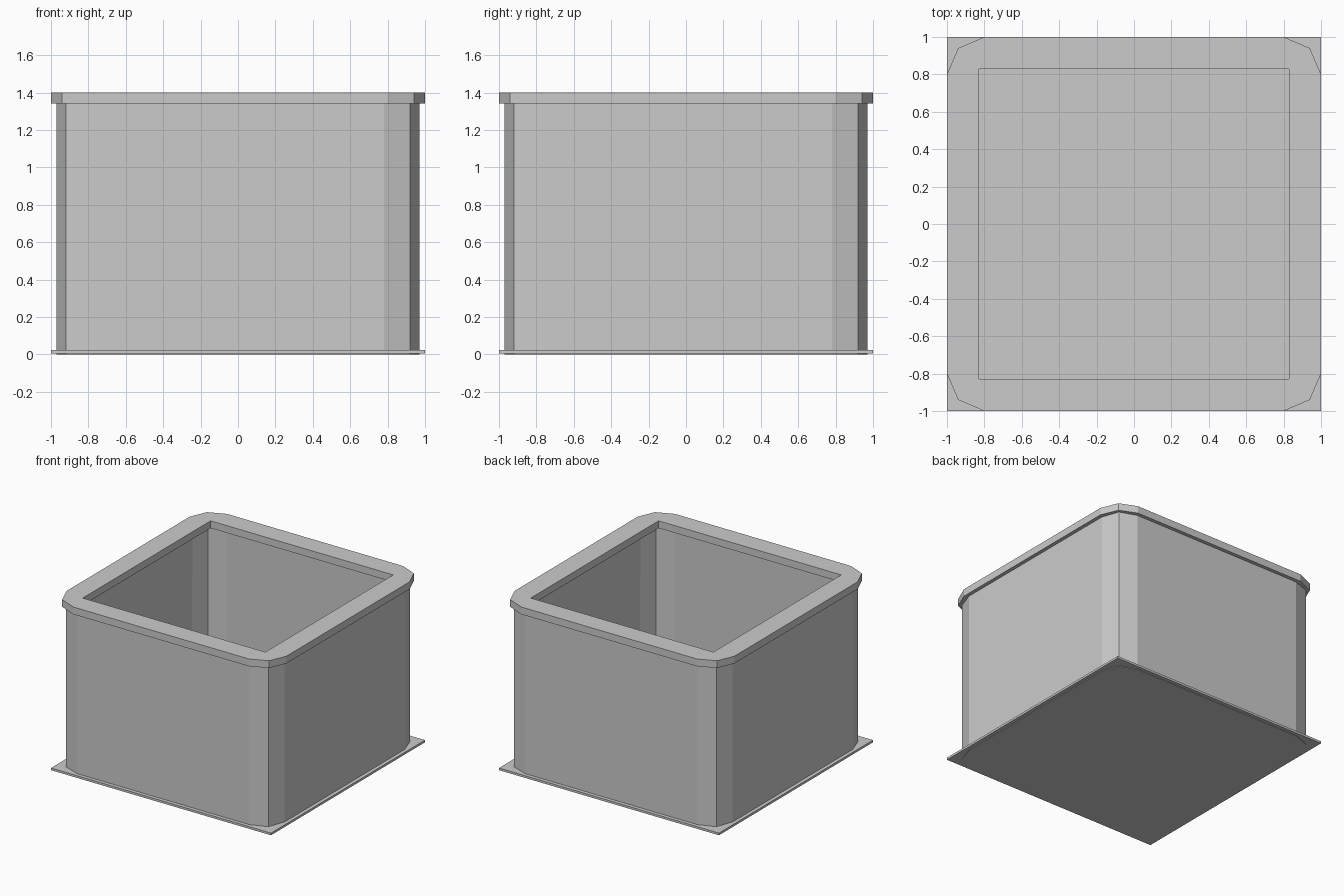
import bpy

if "Cube" in bpy.data.objects:
    bpy.data.objects.remove(bpy.data.objects["Cube"])


def outline(half, start, mid):
    """Square outline with each corner cut into two facets."""
    corner = [(half, start), (mid, mid), (start, half)]
    pts = []
    for _ in range(4):
        pts += corner
        corner = [(-y, x) for x, y in corner]
    return pts


def add_mesh(name, verts, faces):
    mesh = bpy.data.meshes.new(name)
    mesh.from_pydata(verts, [], faces)
    obj = bpy.data.objects.new(name, mesh)
    bpy.context.collection.objects.link(obj)
    return obj


# base plate: thin square sheet
bpy.ops.mesh.primitive_cube_add(size=1, location=(0, 0, 0.014))
plate = bpy.context.object
plate.name = "base_plate"
plate.scale = (2, 2, 0.018)

# body: open-topped thin-walled tub with faceted corners
pts = outline(0.97, 0.78, 0.92)
n = len(pts)
verts = [(x, y, z) for z in (0, 1.345) for x, y in pts]
faces = [(i, (i + 1) % n, (i + 1) % n + n, i + n) for i in range(n)]
faces.append(tuple(reversed(range(n))))
body = add_mesh("body_walls", verts, faces)
wall = body.modifiers.new("wall", "SOLIDIFY")
wall.thickness = 0.01
wall.offset = -1

# rim: faceted outer edge, plain square opening
outer = outline(1.0, 0.8, 0.94)
inner = [(0.83, 0.83), (-0.83, 0.83), (-0.83, -0.83), (0.83, -0.83)]
bottom, top = 1.34, 1.4
verts = [(x, y, z) for z in (bottom, top) for x, y in outer + inner]
m = n + 4
faces = []
for c in range(4):
    d = (c + 1) % 4
    a = [3 * c, 3 * c + 1, 3 * c + 2, 3 * d]
    i, j = n + c, n + d
    for flat in ((a[0], a[1], a[2], i), (a[2], a[3], j, i)):
        faces.append(tuple(v + m for v in flat))
        faces.append(tuple(reversed(flat)))
    faces += [(p, q, q + m, p + m) for p, q in zip(a, a[1:])]
    faces.append((j, i, i + m, j + m))
add_mesh("top_rim", verts, faces)
